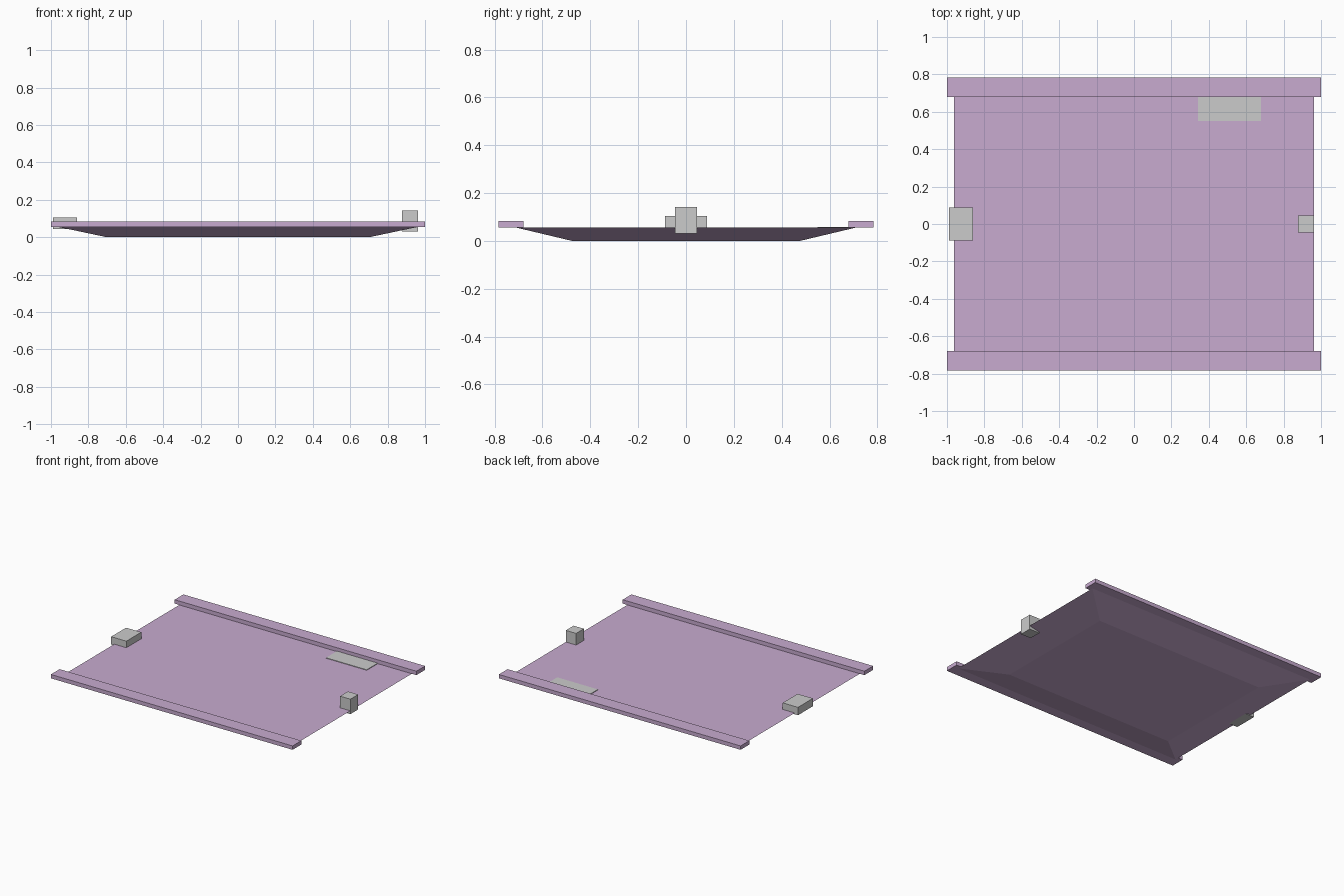
import bpy, bmesh

if "Cube" in bpy.data.objects:
    bpy.data.objects.remove(bpy.data.objects["Cube"])

purple = bpy.data.materials.new("lilac_paint")
purple.diffuse_color = (0.58, 0.41, 0.63, 1)
purple.use_nodes = True
purple.node_tree.nodes["Principled BSDF"].inputs["Base Color"].default_value = purple.diffuse_color


def block(name, x, y, z, material=None, foot=None):
    """Box spanning the x, y, z ranges; foot = half sizes of a narrower bottom."""
    bm = bmesh.new()
    bmesh.ops.create_cube(bm, size=1)
    for v in bm.verts:
        low = v.co.z < 0
        mid = [(r[0] + r[1]) / 2 for r in (x, y, z)]
        half = [(r[1] - r[0]) / 2 for r in (x, y, z)]
        if foot and low:
            half[0], half[1] = foot
        v.co = [m + 2 * c * h for m, c, h in zip(mid, v.co, half)]
    mesh = bpy.data.meshes.new(name)
    bm.to_mesh(mesh)
    bm.free()
    ob = bpy.data.objects.new(name, mesh)
    bpy.context.collection.objects.link(ob)
    if material:
        mesh.materials.append(material)
    return ob


# Deck slab with sloping underside
block("deck", (-0.962, 0.962), (-0.708, 0.708), (0, 0.055), purple, foot=(0.702, 0.477))

# Raised side rails
for side, label in ((-1, "front"), (1, "back")):
    block(label + "_rail", (-1, 1), sorted((side * 0.68, side * 0.783)), (0.055, 0.084), purple)

# End blocks and the thin hatch on the deck
block("left_end_block", (-0.988, -0.862), (-0.088, 0.088), (0.045, 0.104))
block("right_end_block", (0.877, 0.962), (-0.046, 0.046), (0.03, 0.142))
block("deck_hatch", (0.343, 0.68), (0.55, 0.683), (0.052, 0.059))
